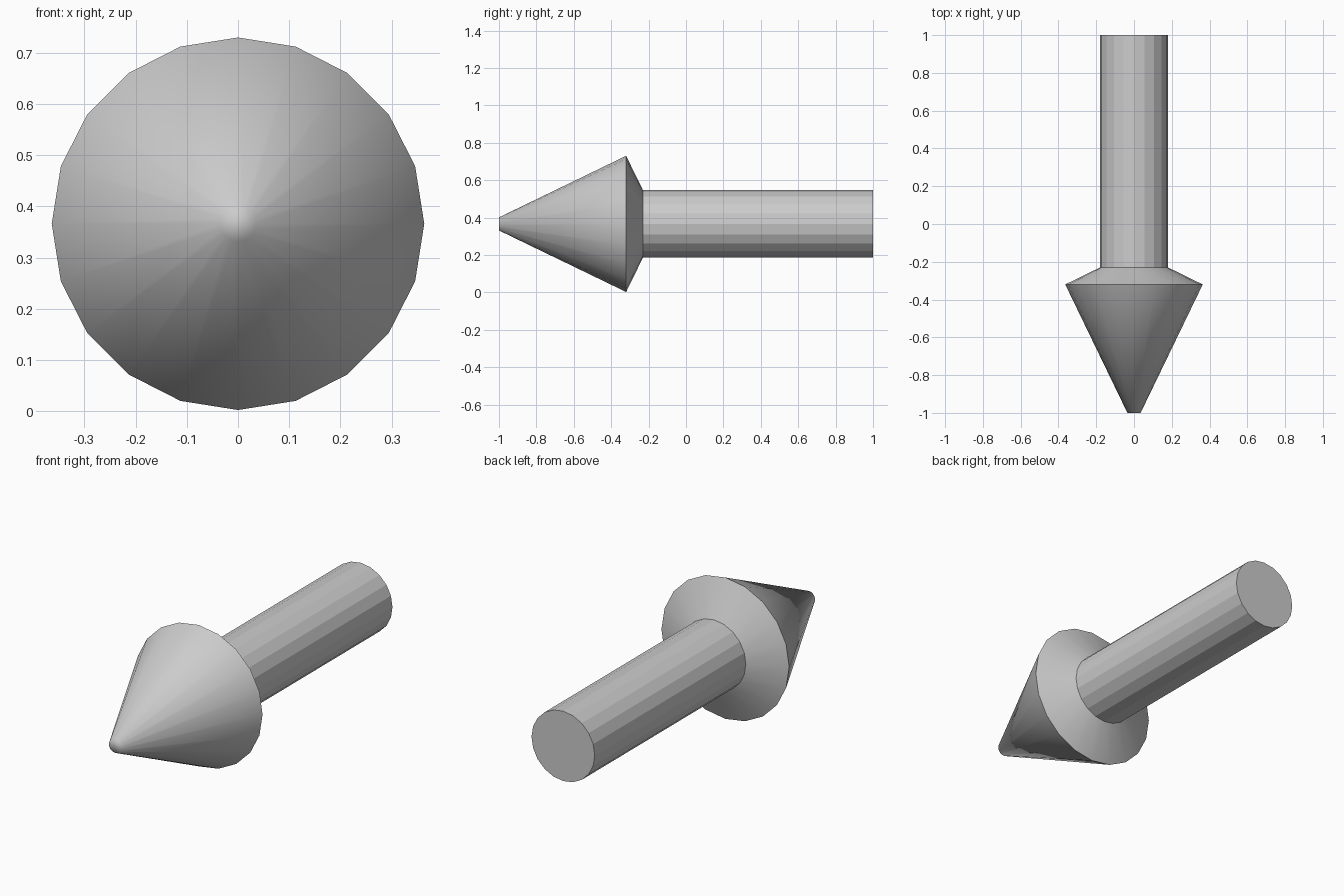
import bpy, bmesh, math

if "Cube" in bpy.data.objects:
    bpy.data.objects.remove(bpy.data.objects["Cube"])

SIDES = 20
AXIS_Z = 0.366


def lathe(name, profile, smooth, sharp_rings=()):
    """Closed solid turned around the y axis from (radius, y) points."""
    bm = bmesh.new()
    rings = []
    for r, y in profile:
        rings.append([bm.verts.new((r * math.cos(2 * math.pi * i / SIDES), y,
                                    AXIS_Z + r * math.sin(2 * math.pi * i / SIDES)))
                      for i in range(SIDES)])
    for a, b in zip(rings, rings[1:]):
        for i in range(SIDES):
            j = (i + 1) % SIDES
            bm.faces.new((a[i], a[j], b[j], b[i]))
    bm.faces.new(rings[0])
    bm.faces.new(rings[-1])
    bmesh.ops.recalc_face_normals(bm, faces=bm.faces)
    for f in bm.faces:
        f.smooth = smooth
    for k in sharp_rings:
        for i in range(SIDES):
            bm.edges.get((rings[k][i], rings[k][(i + 1) % SIDES])).smooth = False
    mesh = bpy.data.meshes.new(name)
    bm.to_mesh(mesh)
    bm.free()
    obj = bpy.data.objects.new(name, mesh)
    bpy.context.collection.objects.link(obj)
    return obj


# Smooth cone head: blunt tip, wide rim, short bevel back to the shaft
lathe("arrow_head", [(0.035, -1.0), (0.364, -0.32), (0.18, -0.23)],
      smooth=True, sharp_rings=(1, 2))

# Faceted straight shaft, butted against the back of the head
lathe("arrow_shaft", [(0.18, -0.23), (0.18, 1.0)], smooth=False)
